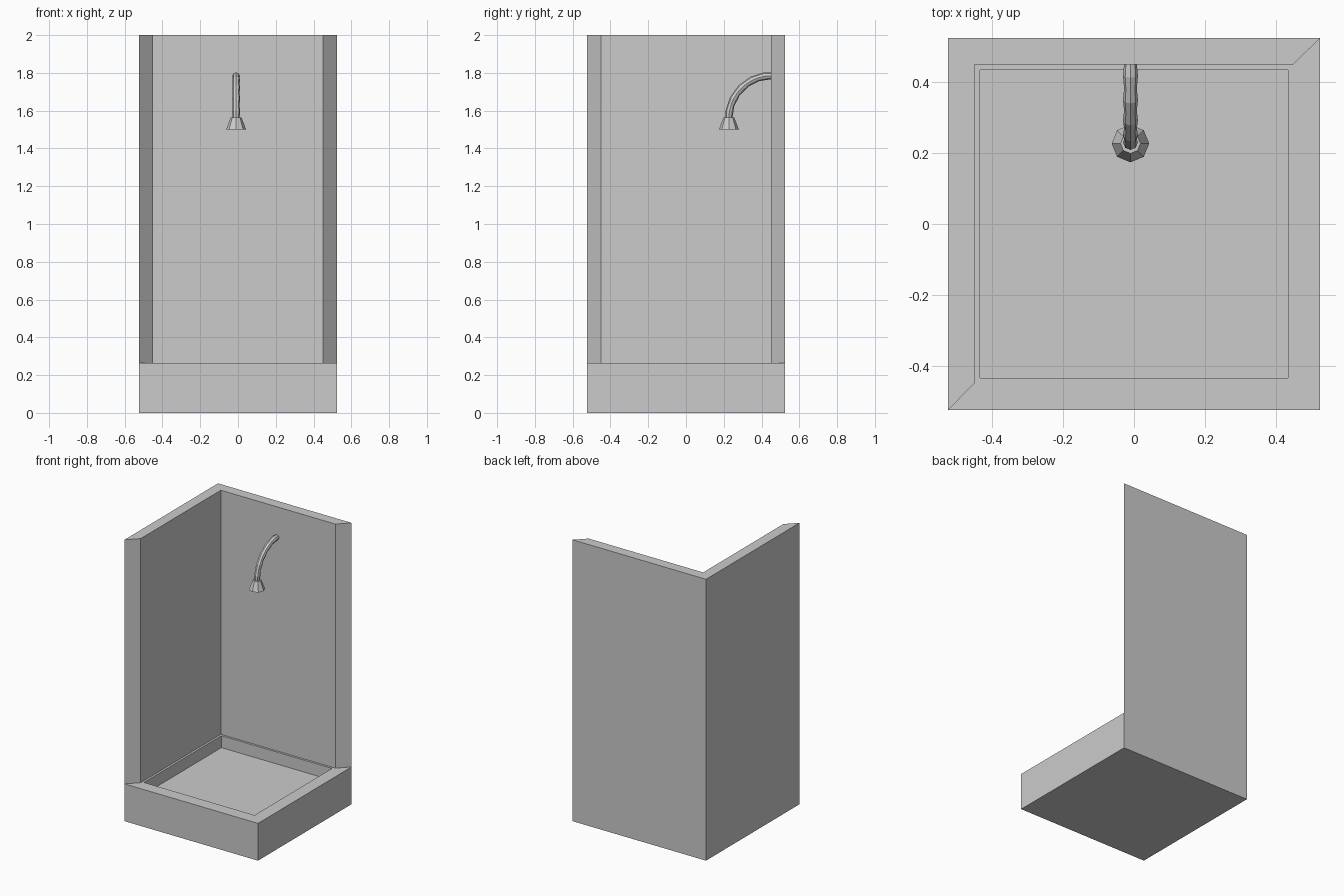
import bpy, bmesh, math
from mathutils import Vector

if "Cube" in bpy.data.objects:
    bpy.data.objects.remove(bpy.data.objects["Cube"])

OUT, WALL, LEDGE = 0.525, 0.075, 0.015
RIM, FLOOR, TOP = 0.265, 0.18, 2.0


def top_face(bm):
    return max(bm.faces, key=lambda f: f.calc_center_median().z + f.normal.z)


# Cabin: tray block with two walls raised from its mitred rim and a sunk basin
bm = bmesh.new()
bmesh.ops.create_cube(bm, size=1)
for v in bm.verts:
    v.co = Vector((v.co.x * 2 * OUT, v.co.y * 2 * OUT, (v.co.z + 0.5) * RIM))
bm.normal_update()
inner = top_face(bm)
ring = bmesh.ops.inset_region(bm, faces=[inner], thickness=WALL,
                              use_even_offset=True)["faces"]
bmesh.ops.inset_region(bm, faces=[inner], thickness=LEDGE, use_even_offset=True)
basin = bmesh.ops.extrude_discrete_faces(bm, faces=[inner])["faces"][0]
for v in basin.verts:
    v.co.z = FLOOR

# Left and back walls
raised = [f for f in ring if f.calc_center_median().x < -0.4
          or f.calc_center_median().y > 0.4]
ext = bmesh.ops.extrude_face_region(bm, geom=raised)["geom"]
for v in ext:
    if isinstance(v, bmesh.types.BMVert):
        v.co.z = TOP
bmesh.ops.recalc_face_normals(bm, faces=bm.faces)
mesh = bpy.data.meshes.new("shower_cabin")
bm.to_mesh(mesh)
bm.free()
bpy.context.collection.objects.link(bpy.data.objects.new("shower_cabin", mesh))

# Shower pipe: octagonal quarter arc with slightly bulging joints
N, R, PX = 10, 0.225, -0.01
curve = bpy.data.curves.new("shower_pipe", "CURVE")
curve.dimensions = "3D"
curve.bevel_depth = 0.02
curve.bevel_resolution = 2
curve.use_fill_caps = True
path = curve.splines.new("POLY")
path.points.add(N)
for i, p in enumerate(path.points):
    a = math.pi / 2 * i / N
    p.co = (PX, 0.452 - R * math.cos(a), 1.56 + R * math.sin(a), 1)
    p.radius = 1.05 if i % 2 else 0.9
pipe = bpy.data.objects.new("shower_pipe", curve)
bpy.context.collection.objects.link(pipe)
pipe.select_set(True)
bpy.context.view_layer.objects.active = pipe
bpy.ops.object.convert(target="MESH")
for f in pipe.data.polygons:
    f.use_smooth = False

# Shower head: flared octagonal cone
bpy.ops.mesh.primitive_cone_add(vertices=8, radius1=0.053, radius2=0.028,
                                depth=0.065, location=(PX, 0.227, 1.5325),
                                rotation=(0, 0, math.pi / 2))
bpy.context.object.name = "shower_head"
